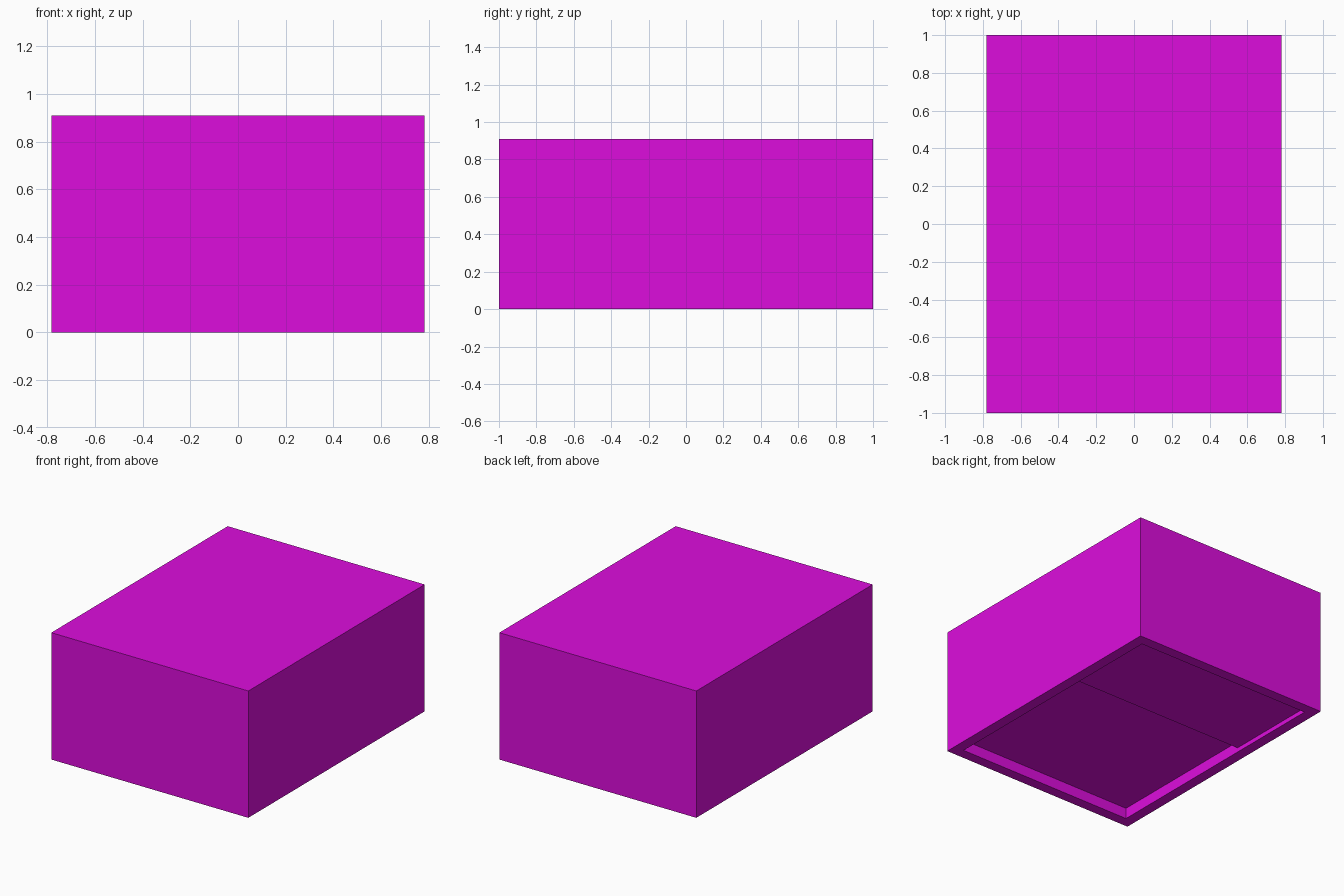
import bpy, bmesh

if "Cube" in bpy.data.objects:
    bpy.data.objects.remove(bpy.data.objects["Cube"])

HALF_X, HALF_Y, HEIGHT = 0.782, 1.0, 0.91
RIM = 0.077
DEEP, SHALLOW, STEP_Y = 0.078, 0.032, 0.23


def extrude_profile(name, profile, half_x):
    """Solid from a closed (y, z) profile, extruded along x."""
    bm = bmesh.new()
    face = bm.faces.new([bm.verts.new((-half_x, y, z)) for y, z in profile])
    ext = bmesh.ops.extrude_face_region(bm, geom=[face])
    moved = [v for v in ext["geom"] if isinstance(v, bmesh.types.BMVert)]
    bmesh.ops.translate(bm, vec=(2 * half_x, 0, 0), verts=moved)
    bmesh.ops.recalc_face_normals(bm, faces=bm.faces)
    mesh = bpy.data.meshes.new(name)
    bm.to_mesh(mesh)
    bm.free()
    obj = bpy.data.objects.new(name, mesh)
    bpy.context.collection.objects.link(obj)
    return obj


# Main block
block = extrude_profile("block_body", [(-HALF_Y, 0), (HALF_Y, 0),
                                       (HALF_Y, HEIGHT), (-HALF_Y, HEIGHT)], HALF_X)
mat = bpy.data.materials.new("magenta")
mat.diffuse_color = (0.72, 0.004, 0.72, 1)
mat.use_nodes = True
mat.node_tree.nodes["Principled BSDF"].inputs["Base Color"].default_value = mat.diffuse_color
block.data.materials.append(mat)

# Stepped recess in the underside: deep at the front, shallow at the back
y_in = HALF_Y - RIM
cutter = extrude_profile("recess_cutter", [(-y_in, -0.1), (y_in, -0.1), (y_in, SHALLOW),
                                           (STEP_Y, SHALLOW), (STEP_Y, DEEP),
                                           (-y_in, DEEP)], HALF_X - RIM)
cutter.data.materials.append(mat)
cutter.hide_render = True
cut = block.modifiers.new("recess", 'BOOLEAN')
cut.operation = 'DIFFERENCE'
cut.solver = 'EXACT'
cut.object = cutter

# Apply the cut and drop the helper
bpy.context.view_layer.objects.active = block
block.select_set(True)
bpy.ops.object.modifier_apply(modifier=cut.name)
bpy.data.objects.remove(cutter)
